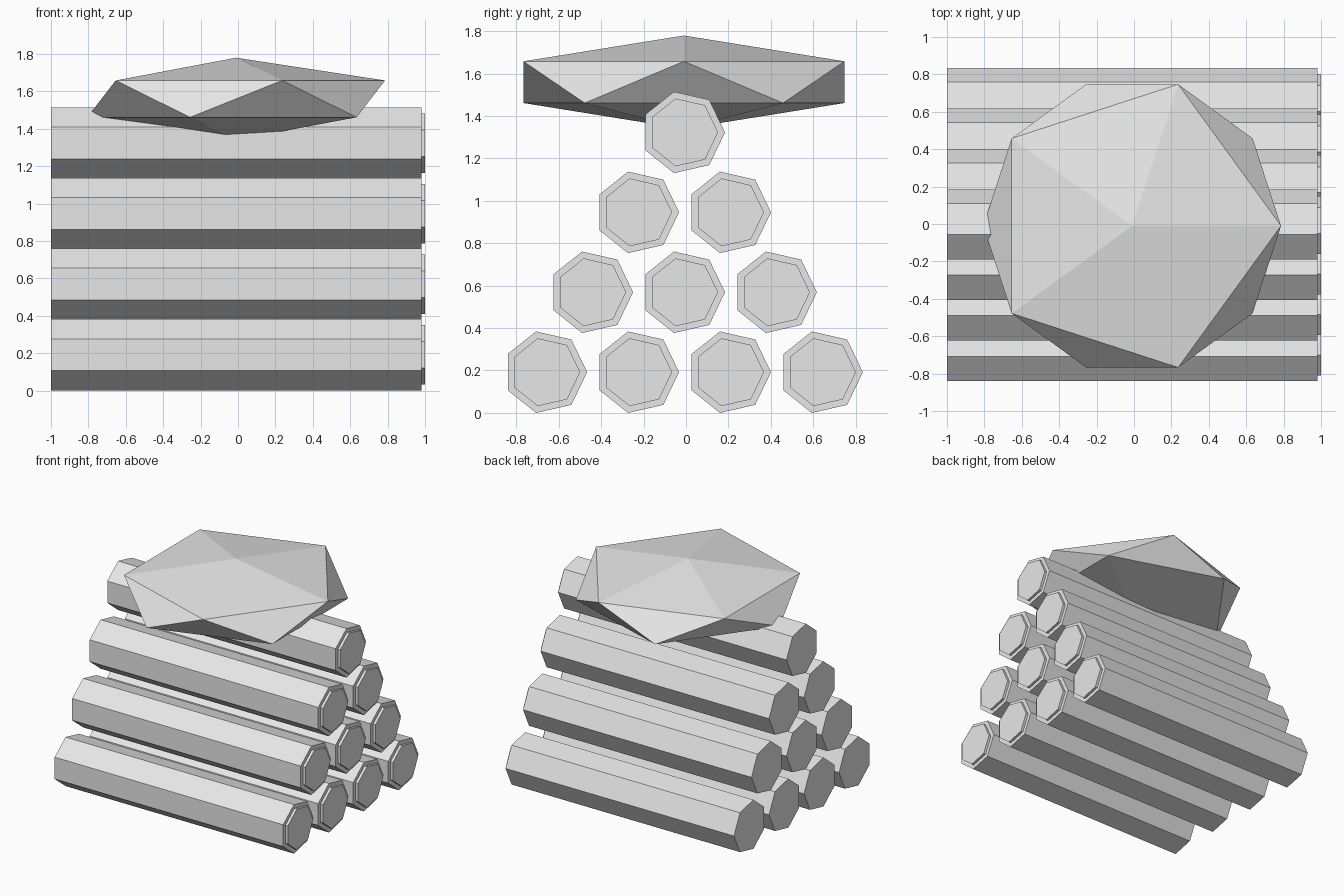
import bpy, bmesh, math
from mathutils import Matrix

cube = bpy.data.objects.get("Cube")
if cube:
    bpy.data.objects.remove(cube)

grey = bpy.data.materials.new("light_grey")
grey.use_nodes = True
grey.diffuse_color = (0.8, 0.8, 0.8, 1)
grey.node_tree.nodes["Principled BSDF"].inputs["Base Color"].default_value = (0.8, 0.8, 0.8, 1)

SIDES = 7
LOG_R, CAP_R = 0.197, 0.164
PITCH_Y, PITCH_Z = 0.4335, 0.377
MID_Y = -0.013


def add_object(name, bm, location):
    bmesh.ops.recalc_face_normals(bm, faces=bm.faces)
    mesh = bpy.data.meshes.new(name)
    bm.to_mesh(mesh)
    bm.free()
    mesh.materials.append(grey)
    obj = bpy.data.objects.new(name, mesh)
    obj.location = location
    bpy.context.collection.objects.link(obj)


def ring(bm, x, radius):
    angles = [math.tau * i / SIDES for i in range(SIDES)]
    return [bm.verts.new((x, radius * math.cos(a), radius * math.sin(a))) for a in angles]


def log(name, y, z):
    # Seven-sided log with a smaller raised cap on its +x end
    bm = bmesh.new()
    rings = [ring(bm, x, r) for x, r in
             ((-1, LOG_R), (0.98, LOG_R), (0.98, CAP_R), (1, CAP_R))]
    for a, b in zip(rings, rings[1:]):
        for i in range(SIDES):
            j = (i + 1) % SIDES
            bm.faces.new((a[i], a[j], b[j], b[i]))
    bm.faces.new(rings[0])
    bm.faces.new(rings[-1])
    add_object(name, bm, (0, y, z))


# Pyramid of logs, four at the bottom and one on top
for row in range(4):
    count = 4 - row
    for i in range(count):
        y = MID_Y + (i - (count - 1) / 2) * PITCH_Y
        log(f"log_row{row + 1}_{i + 1}", y, 0.192 + row * PITCH_Z)

# Flattened faceted boulder resting on the top log
bm = bmesh.new()
bmesh.ops.create_icosphere(bm, subdivisions=1, radius=1,
                           matrix=Matrix.Diagonal((0.89, 0.89, 0.22, 1)))
add_object("boulder", bm, (-0.01, -0.01, 1.56))
